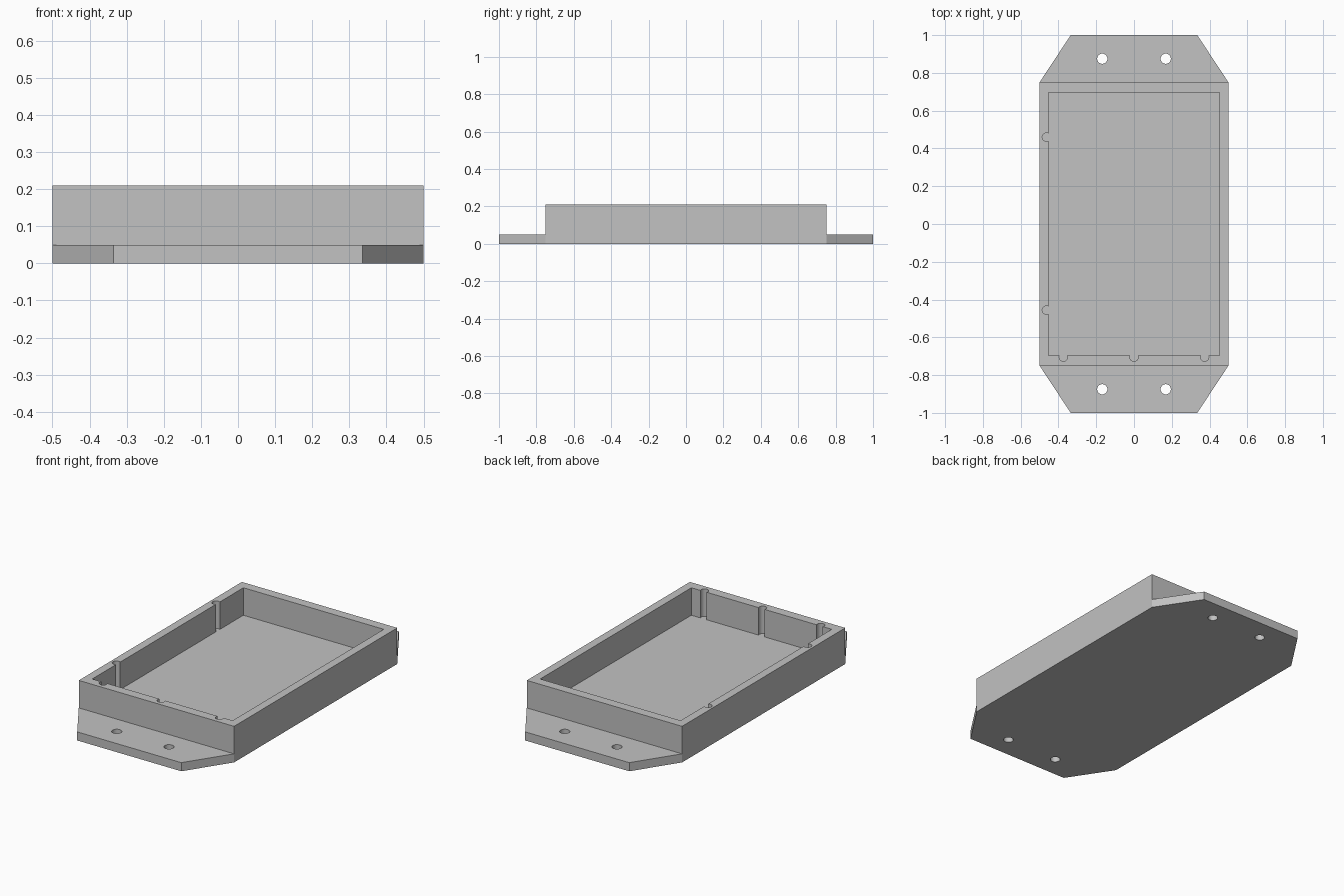
import bpy, bmesh, math

cube = bpy.data.objects.get("Cube")
if cube:
    bpy.data.objects.remove(cube, do_unlink=True)

# Proportions
WIDTH, LENGTH = 0.5, 0.75          # half sizes of the box
INNER_X, INNER_Y = 0.452, 0.695    # half sizes of the cavity
TIP_X, TIP_Y = 0.335, 1.0          # outer edge of the mounting flanges
FLOOR, HEIGHT = 0.05, 0.21
GROOVE_R, HOLE_R = 0.022, 0.027

grey = bpy.data.materials.new("plain grey")
grey.use_nodes = True
colour = (0.54, 0.54, 0.54, 1)
grey.diffuse_color = colour
bsdf = next(n for n in grey.node_tree.nodes if n.type == "BSDF_PRINCIPLED")
bsdf.inputs["Base Color"].default_value = colour
bsdf.inputs["Roughness"].default_value = 0.6


def prism(name, outline, bottom, top):
    """Extrude a counter-clockwise outline between two heights."""
    bm = bmesh.new()
    face = bm.faces.new([bm.verts.new((x, y, bottom)) for x, y in outline])
    result = bmesh.ops.extrude_face_region(bm, geom=[face], use_keep_orig=True)
    raised = [g for g in result["geom"] if isinstance(g, bmesh.types.BMVert)]
    bmesh.ops.translate(bm, vec=(0, 0, top - bottom), verts=raised)
    bmesh.ops.recalc_face_normals(bm, faces=bm.faces)
    mesh = bpy.data.meshes.new(name)
    bm.to_mesh(mesh)
    bm.free()
    mesh.materials.append(grey)
    obj = bpy.data.objects.new(name, mesh)
    bpy.context.collection.objects.link(obj)
    return obj


def rectangle(hx, hy):
    return [(-hx, -hy), (hx, -hy), (hx, hy), (-hx, hy)]


def circle(cx, cy, r, sides=32):
    angles = [math.tau * i / sides for i in range(sides)]
    return [(cx + r * math.cos(a), cy + r * math.sin(a)) for a in angles]


def combine(target, tool, operation):
    """Apply a boolean, then discard the tool."""
    mod = target.modifiers.new(operation.lower(), "BOOLEAN")
    mod.operation, mod.solver, mod.object = operation, "EXACT", tool
    bpy.context.view_layer.objects.active = target
    bpy.ops.object.modifier_apply(modifier=mod.name)
    bpy.data.objects.remove(tool, do_unlink=True)


# Base plate with tapered mounting flanges at both ends
plate_outline = [(-TIP_X, -TIP_Y), (TIP_X, -TIP_Y), (WIDTH, -LENGTH), (WIDTH, LENGTH),
                 (TIP_X, TIP_Y), (-TIP_X, TIP_Y), (-WIDTH, LENGTH), (-WIDTH, -LENGTH)]
tray = prism("enclosure_tray", plate_outline, 0, FLOOR)

# Box walls and cavity
combine(tray, prism("box", rectangle(WIDTH, LENGTH), 0, HEIGHT), "UNION")
combine(tray, prism("cavity", rectangle(INNER_X, INNER_Y), FLOOR, HEIGHT + 0.1), "DIFFERENCE")

# Round grooves in the right and front inner walls
grooves = [(-INNER_X - 0.012, y) for y in (-0.456, 0.46)]
grooves += [(x, -INNER_Y - 0.01) for x in (-0.374, 0, 0.374)]
for x, y in grooves:
    combine(tray, prism("groove", circle(x, y, GROOVE_R), FLOOR, HEIGHT + 0.1), "DIFFERENCE")

# Screw holes through the flanges
for x in (-0.168, 0.168):
    for y in (-0.875, 0.875):
        combine(tray, prism("hole", circle(x, y, HOLE_R), -0.1, FLOOR + 0.1), "DIFFERENCE")

# Smooth the round cuts while keeping edges crisp
bpy.ops.object.select_all(action="DESELECT")
tray.select_set(True)
bpy.context.view_layer.objects.active = tray
bpy.ops.object.shade_smooth_by_angle(angle=math.radians(25))
